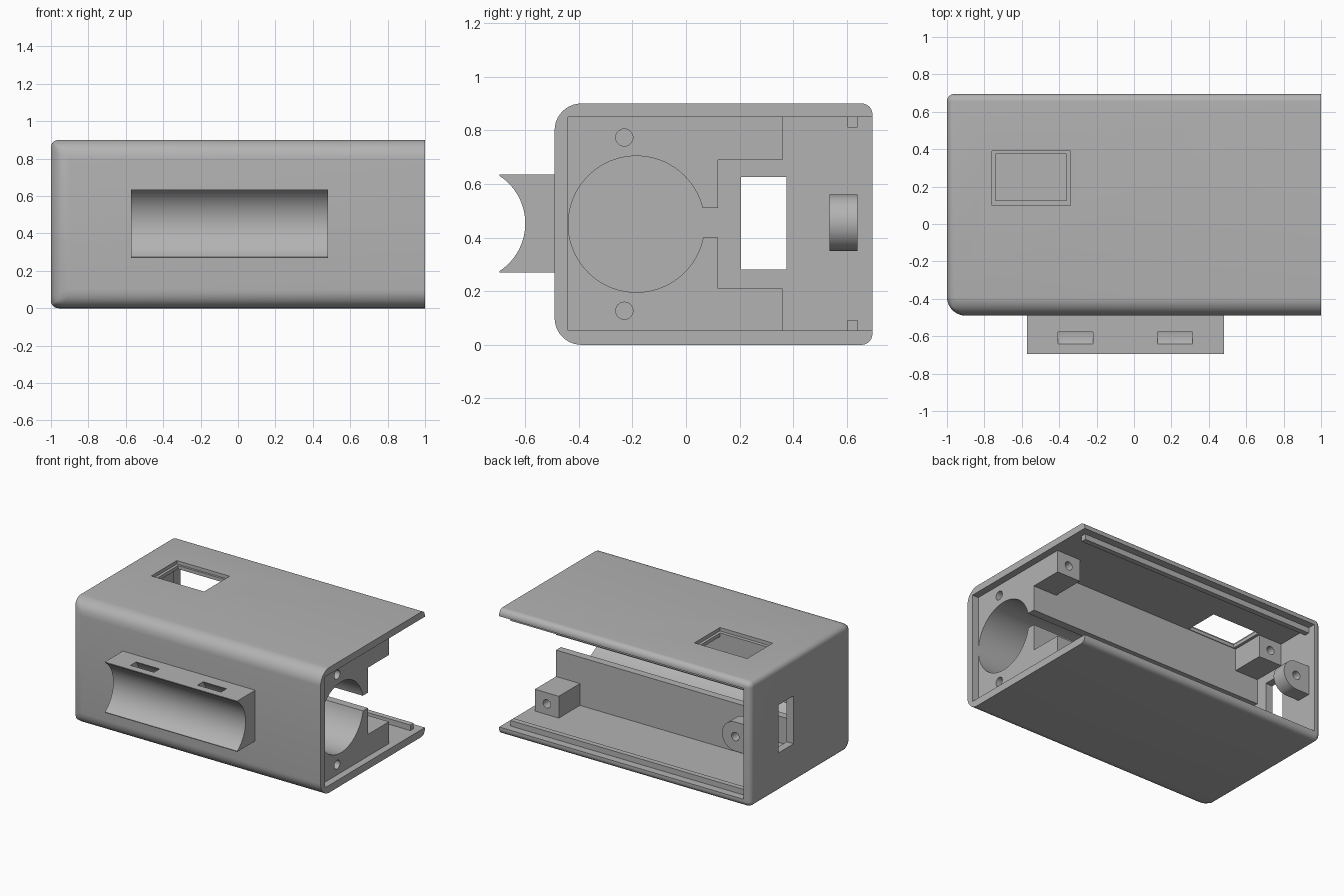
import bpy, bmesh, math
from mathutils import Matrix

cube = bpy.data.objects.get("Cube")
if cube:
    bpy.data.objects.remove(cube, do_unlink=True)

grey = bpy.data.materials.new("plain grey")
grey.use_nodes = True
COLOUR = (0.45, 0.45, 0.45, 1)
grey.diffuse_color = COLOUR
grey.node_tree.nodes["Principled BSDF"].inputs["Base Color"].default_value = COLOUR


def finish(name, bm):
    bmesh.ops.recalc_face_normals(bm, faces=bm.faces)
    mesh = bpy.data.meshes.new(name)
    bm.to_mesh(mesh)
    bm.free()
    mesh.materials.append(grey)
    ob = bpy.data.objects.new(name, mesh)
    bpy.context.collection.objects.link(ob)
    return ob


def box(name, x, y, z):
    """Box from (min, max) pairs."""
    bm = bmesh.new()
    bmesh.ops.create_cube(bm, size=1)
    for v in bm.verts:
        v.co = [(lo + hi) / 2 + c * (hi - lo) for c, (lo, hi) in zip(v.co, (x, y, z))]
    return finish(name, bm)


def cylinder(name, axis, centre, radius, length, sides=64):
    bm = bmesh.new()
    turn = Matrix.Rotation(math.pi / 2, 4, "Y" if axis == "X" else "X")
    bmesh.ops.create_cone(bm, cap_ends=True, segments=sides, radius1=radius, radius2=radius,
                          depth=length, matrix=Matrix.Translation(centre) @ turn)
    return finish(name, bm)


def activate(ob):
    bpy.ops.object.select_all(action="DESELECT")
    ob.select_set(True)
    bpy.context.view_layer.objects.active = ob


def combine(ob, *tools, operation="DIFFERENCE"):
    """Boolean each tool into ob, then discard the tool."""
    activate(ob)
    for tool in tools:
        mod = ob.modifiers.new("combine", "BOOLEAN")
        mod.operation, mod.solver, mod.object = operation, "EXACT", tool
        bpy.ops.object.modifier_apply(modifier=mod.name)
        bpy.data.objects.remove(tool, do_unlink=True)
    return ob


def smooth(ob):
    activate(ob)
    bpy.ops.object.shade_smooth_by_angle(angle=math.radians(30))


MID = 0.45                      # height of the symmetry plane
IN_LEFT, IN_FRONT = -0.945, -0.44
BLOCK_END, BLOCK_BACK = 0.95, 0.12

# Outer shell: large rounding around the front, small rounding elsewhere, sharp open end
shell = box("shell", (-1, 1), (-0.49, 0.695), (0, 0.9))
bm = bmesh.new()
bm.from_mesh(shell.data)
weight = bm.edges.layers.float.new("bevel_weight_edge")
for e in bm.edges:
    a, b = (v.co for v in e.verts)
    if min(a.x, b.x) > 0.9 and max(a.x, b.x) > 0.9:
        continue
    e[weight] = 1.0 if max(a.y, b.y) < 0 else 0.4
bm.to_mesh(shell.data)
bm.free()
activate(shell)
bevel = shell.modifiers.new("rounding", "BEVEL")
bevel.limit_method, bevel.width, bevel.segments = "WEIGHT", 0.1, 10
bpy.ops.object.modifier_apply(modifier=bevel.name)

# Cavity, stepped window in the top, socket opening in the closed end
combine(shell,
        box("cut", (IN_LEFT, 1.2), (IN_FRONT, 0.9), (0.053, 0.85)),
        box("cut", (-0.76, -0.34), (0.1, 0.39), (0.875, 1)),
        box("cut", (-0.74, -0.36), (0.125, 0.375), (0.8, 1)),
        box("cut", (-1.1, -0.9), (0.205, 0.375), (0.28, 0.625)))
smooth(shell)

# Inner block with long bore, side slot and end screw holes
block = box("bored_block", (-0.96, BLOCK_END), (-0.45, BLOCK_BACK), (0.04, 0.86))
combine(block,
        cylinder("cut", "X", (0.03, -0.185, MID), 0.254, 1.95, 96),
        box("cut", (-0.945, 1), (-0.1, 0.2), (0.4, 0.51)))
for side in (-1, 1):
    combine(block, cylinder("cut", "X", (0.95, -0.23, MID + side * 0.323), 0.032, 0.3, 32))
smooth(block)

# Four screw bosses in the corners
for end, x in (("left", (0.76, BLOCK_END)), ("right", (-0.96, -0.76))):
    for level, z in (("lower", (0.04, 0.21)), ("upper", (0.69, 0.86))):
        boss = box(f"{end}_{level}_boss", x, (0.11, 0.36), z)
        hole_z = MID + (0.32 if level == "upper" else -0.32)
        hole_x = 0.855 if end == "left" else -0.855
        combine(boss, cylinder("cut", "Y", (hole_x, 0.36, hole_z), 0.03, 0.3, 32))
        smooth(boss)

# Rounded lug on the closed end
lug = box("rounded_lug", (-0.96, -0.84), (0.535, 0.64), (0.35, 0.56))
combine(lug, cylinder("tip", "Y", (-0.84, 0.5875, 0.455), 0.105, 0.105), operation="UNION")
combine(lug, cylinder("cut", "Y", (-0.84, 0.59, 0.455), 0.03, 0.3, 32))
smooth(lug)

# Rails for the sliding cover
for name, z in (("lower_rail", (0.045, 0.093)), ("upper_rail", (0.81, 0.858))):
    box(name, (-0.95, BLOCK_END), (0.602, 0.64), z)

# Front cradle with a concave face and two curved strap channels
AXIS_Y, AXIS_Z = -0.812, 0.4525
cradle = box("front_cradle", (-0.573, 0.48), (-0.695, -0.485), (0.27, 0.635))
combine(cradle, cylinder("cut", "X", (0, AXIS_Y, AXIS_Z), 0.2125, 3, 96))
for x in (-0.313, 0.22):
    channel = cylinder("channel", "X", (x, AXIS_Y, AXIS_Z), 0.297, 0.188, 96)
    combine(channel, cylinder("core", "X", (x, AXIS_Y, AXIS_Z), 0.25, 1, 96))
    combine(cradle, channel)
smooth(cradle)
